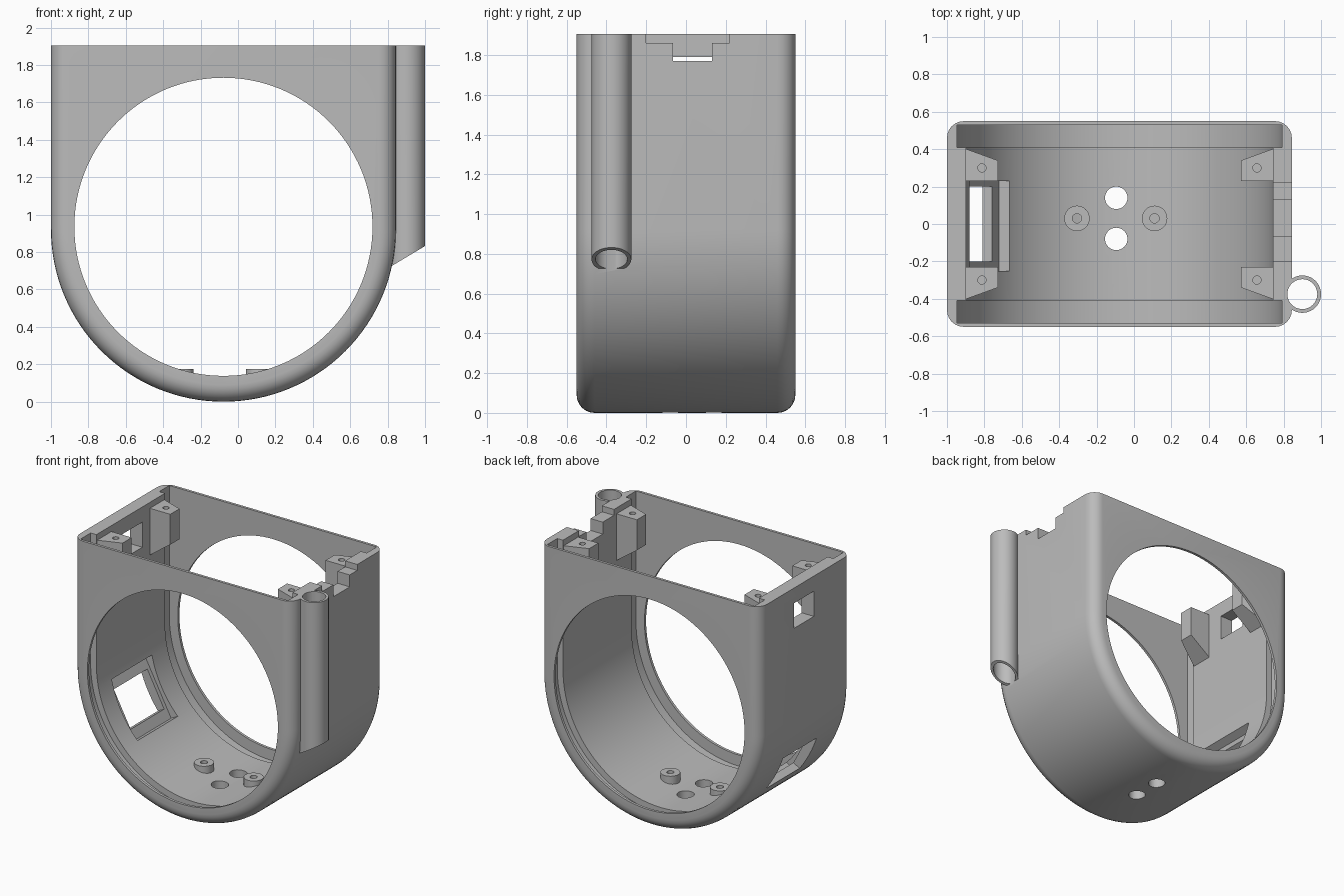
import bpy, bmesh, math
from mathutils import Vector, Matrix

cube = bpy.data.objects.get("Cube")
if cube:
    bpy.data.objects.remove(cube, do_unlink=True)

grey = bpy.data.materials.new("plain_grey")
grey.use_nodes = True
GREY = (0.5, 0.5, 0.5, 1)
grey.diffuse_color = GREY
grey.node_tree.nodes["Principled BSDF"].inputs["Base Color"].default_value = GREY

CX, CZ, TOP = -0.078, 0.922, 1.905   # centre of the round end, rim height


def finish(name, bm):
    bmesh.ops.recalc_face_normals(bm, faces=bm.faces)
    me = bpy.data.meshes.new(name)
    bm.to_mesh(me)
    bm.free()
    me.materials.append(grey)
    ob = bpy.data.objects.new(name, me)
    bpy.context.collection.objects.link(ob)
    return ob


def extrude(bm, points, step):
    face = bm.faces.new([bm.verts.new(p) for p in points])
    new = bmesh.ops.extrude_face_region(bm, geom=[face])["geom"]
    verts = [g for g in new if isinstance(g, bmesh.types.BMVert)]
    bmesh.ops.translate(bm, verts=verts, vec=step)


def prism_y(name, profile, y0, y1):
    bm = bmesh.new()
    extrude(bm, [(x, y0, z) for x, z in profile], (0, y1 - y0, 0))
    return finish(name, bm)


def prism_z(name, profile, z0, z1):
    bm = bmesh.new()
    extrude(bm, [(x, y, z0) for x, y in profile], (0, 0, z1 - z0))
    return finish(name, bm)


def ring(cx, cy, r, n):
    return [(cx + r * math.cos(math.tau * i / n), cy + r * math.sin(math.tau * i / n)) for i in range(n)]


def u_shape(r, top, n=64):
    arc = [(CX + r * math.cos(math.pi * (1 + i / n)), CZ + r * math.sin(math.pi * (1 + i / n)))
           for i in range(n + 1)]
    return [(CX - r, top)] + arc + [(CX + r, top)]


def box(name, lo, hi):
    return prism_y(name, [(lo[0], lo[2]), (hi[0], lo[2]), (hi[0], hi[2]), (lo[0], hi[2])], lo[1], hi[1])


def combine(target, tool, operation="DIFFERENCE"):
    """Apply a boolean at once and drop the tool."""
    mod = target.modifiers.new("bool", "BOOLEAN")
    mod.operation, mod.solver, mod.object = operation, "EXACT", tool
    bpy.context.view_layer.update()
    graph = bpy.context.evaluated_depsgraph_get()
    me = bpy.data.meshes.new_from_object(target.evaluated_get(graph))
    target.modifiers.clear()
    target.data = me
    bpy.data.objects.remove(tool, do_unlink=True)


def smooth(ob):
    bpy.ops.object.select_all(action="DESELECT")
    ob.select_set(True)
    bpy.context.view_layer.objects.active = ob
    bpy.ops.object.shade_smooth_by_angle(angle=math.radians(30))


# Housing: U-shaped block with rounded front and back outlines
bm = bmesh.new()
extrude(bm, [(x, -0.55, z) for x, z in u_shape(0.922, TOP)], (0, 1.1, 0))
rim = [e for e in bm.edges
       if abs(e.verts[0].co.y - e.verts[1].co.y) < 0.01
       and min(v.co.z for v in e.verts) < TOP - 0.01]
bmesh.ops.bevel(bm, geom=rim, offset=0.09, segments=6, profile=0.5, affect="EDGES")
housing = finish("housing", bm)

# Side tube with a slanted lower end
TX, TY = 0.9, -0.375
bm = bmesh.new()
extrude(bm, [(x, y, 0.73 + (x - 0.83) * 0.6) for x, y in ring(TX, TY, 0.1, 40)], (0, 0, 1))
for v in bm.verts:
    if v.co.z > 1.5:
        v.co.z = TOP
combine(housing, finish("tube", bm), "UNION")

# Hollow inside, end grooves, round openings and tube bore
combine(housing, prism_y("cavity", u_shape(0.82, 2.2), -0.45, 0.45))
for s in (-1, 1):
    combine(housing, prism_y("groove", u_shape(0.868, 2.2), s * 0.41, s * 0.53))
combine(housing, prism_y("opening", ring(CX, 0.935, 0.797, 128), -1, 1))
combine(housing, prism_z("bore", ring(TX, TY, 0.08, 40), 0.5, 2.2))

# Stepped notch in one wall, small window in the other
combine(housing, box("notch", (0.7, -0.2, 1.86), (1.2, 0.22, 2.2)))
combine(housing, box("deep_notch", (0.7, -0.065, 1.77), (1.2, 0.13, 2.2)))
combine(housing, box("window", (-1.2, -0.1, 1.6), (-0.8, 0.14, 1.79)))

# Tilted lower window with a wider recess on the inside
turn = Matrix.Translation((CX, 0, CZ)) @ Matrix.Rotation(math.radians(-28), 4, "Y")
for lo, hi in (((-0.85, -0.25, -0.23), (-0.6, 0.23, 0.23)),
               ((-1.2, -0.2, -0.15), (-0.6, 0.2, 0.15))):
    cutter = box("tilted_window", lo, hi)
    cutter.data.transform(turn)
    combine(housing, cutter)

# Two drain holes in the floor
for y in (0.14, -0.08):
    combine(housing, prism_z("floor_hole", ring(-0.095, y, 0.06, 32), -0.2, 0.4))
smooth(housing)

# Floor bosses with screw holes
for side, x in (("right", -0.305), ("left", 0.11)):
    boss = prism_z("floor_boss_" + side, ring(x, 0.03, 0.068, 32), 0.08, 0.175)
    combine(boss, prism_z("screw_hole", ring(x, 0.03, 0.025, 20), 0.13, 0.4))
    smooth(boss)

# Corner screw posts under the rim, tapered in plan and sloped below
for side, sx in (("right", -1), ("left", 1)):
    for end, sy in (("front", -1), ("back", 1)):
        wall, inner = CX + sx * 0.83, CX + sx * 0.65
        post = prism_z("post_%s_%s" % (side, end),
                       [(wall, sy * 0.23), (inner, sy * 0.23), (inner, sy * 0.34), (wall, sy * 0.405)],
                       1.5, 1.86)
        for v in post.data.vertices:
            if v.co.z < 1.6 and abs(v.co.x - inner) < 0.01:
                v.co.z = 1.63
        combine(post, prism_z("screw_hole", ring(CX + sx * 0.735, sy * 0.3, 0.022, 20), 1.7, 2))
        smooth(post)
